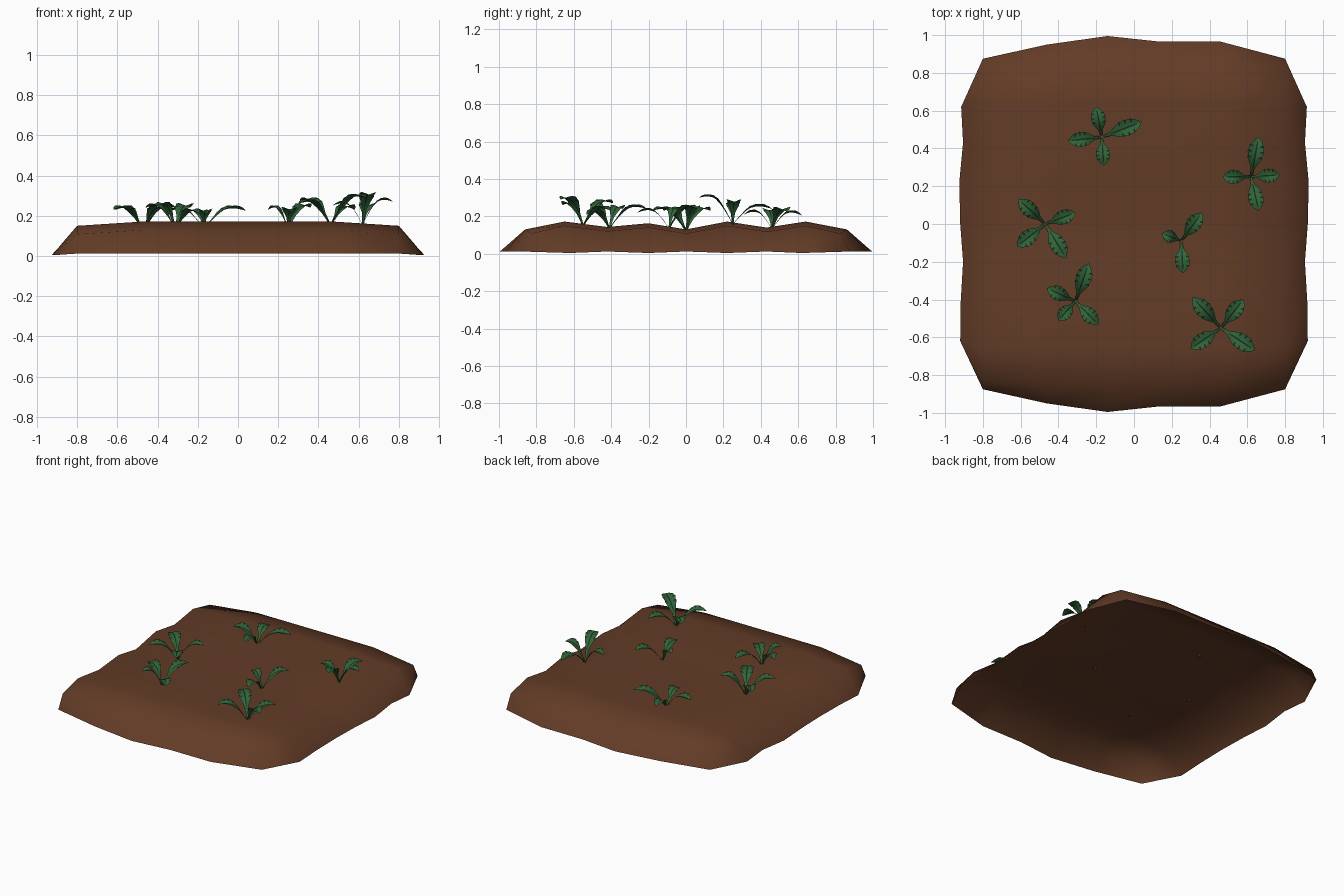
import bpy, bmesh, math
from mathutils import Vector

if "Cube" in bpy.data.objects:
    bpy.data.objects.remove(bpy.data.objects["Cube"])

def material(name, rgb):
    m = bpy.data.materials.new(name)
    m.diffuse_color = (*rgb, 1)
    m.use_nodes = True
    m.node_tree.nodes["Principled BSDF"].inputs["Base Color"].default_value = m.diffuse_color
    return m

SOIL = material("brown soil", (0.125, 0.045, 0.02))
LEAF = material("leaf green", (0.03, 0.125, 0.04))
VEIN = material("dark leaf vein", (0.008, 0.025, 0.01))

def finish(bm, name, mats):
    me = bpy.data.meshes.new(name)
    bm.to_mesh(me)
    bm.free()
    ob = bpy.data.objects.new(name, me)
    bpy.context.collection.objects.link(ob)
    for m in mats:
        me.materials.append(m)
    me.polygons.foreach_set("use_smooth", [True] * len(me.polygons))
    return ob

# soil bed: ridged open shell with a sloping skirt and cut corners
XS = [-0.8, -0.46, -0.14, 0.14, 0.46, 0.8]
RIDGE = [(-0.86, .13), (-0.65, .172), (-0.42, .143), (-0.2, .163), (0, .13),
         (0.22, .172), (0.43, .14), (0.64, .172), (0.86, .13)]
FRONT_Y = [0.875, 0.95, 0.995, 0.965, 0.965, 0.875]
SIDE_X = [0.92, 0.918, 0.905, 0.92, 0.925, 0.905, 0.915, 0.92, 0.92]

def build_soil():
    bm = bmesh.new()
    grid = []
    for sy, edge in ((-1, True), (0, False), (1, True)):
        if edge:
            grid.append([bm.verts.new((x, sy * y, 0.012)) for x, y in zip(XS, FRONT_Y)])
            continue
        for j, (y, z) in enumerate(RIDGE):
            end = j in (0, len(RIDGE) - 1)
            row = []
            for x in XS:
                outer = abs(x) > 0.7
                yy = y * 0.96 if outer and end else y
                row.append(bm.verts.new((x, yy, z - (0.022 if outer else 0))))
            grid.append(row)
    for a, b in zip(grid, grid[1:]):
        for i in range(len(XS) - 1):
            bm.faces.new((a[i], a[i + 1], b[i + 1], b[i]))
    for s, col in ((-1, 0), (1, -1)):
        rim = []
        for j, (y, z) in enumerate(RIDGE[1:-1]):
            yy = max(-0.62, min(0.62, y))
            rim.append(bm.verts.new((s * SIDE_X[j], yy, 0.004 + 0.008 * (j % 2))))
        inner = [r[col] for r in grid[2:-2]]
        for k in range(len(rim) - 1):
            bm.faces.new((inner[k], rim[k], rim[k + 1], inner[k + 1]))
        for g0, g1, r, n in ((grid[0], grid[1], rim[0], inner[0]),
                             (grid[-1], grid[-2], rim[-1], inner[-1])):
            bm.faces.new((g0[col], r, g1[col]))
            bm.faces.new((g1[col], r, n))
    bmesh.ops.recalc_face_normals(bm, faces=bm.faces)
    if sum(f.normal.z for f in bm.faces) < 0:
        bmesh.ops.reverse_faces(bm, faces=bm.faces)
    finish(bm, "soil_bed", [SOIL])

# one leaf: arched strip with a shallow V section, dark midrib and side veins
STEPS = [0, .12, .25, .36, .48, .52, .62, .66, .76, .80, .9, 1.0]
WIDTHS = [.006, .007, .012, .026, .039, .036, .043, .039, .038, .033, .021, .001]
ACROSS = [-1, -0.55, -0.1, 0.1, 0.55, 1]

def add_leaf(bm, base, tip):
    b, t = Vector(base), Vector(tip)
    flat = Vector((t.x - b.x, t.y - b.y, 0))
    side = Vector((-flat.y, flat.x, 0)).normalized()
    size = flat.length / 0.2
    rise = t.z - b.z
    rows = []
    for u, w in zip(STEPS, WIDTHS):
        arch = rise * u + (0.03 + 0.2 * rise) * math.sin(math.pi * u)
        p = b + flat * (u ** 1.15) + Vector((0, 0, arch))
        w *= 0.6 + 0.4 * size
        row = []
        for a in ACROSS:
            sweep = flat * 0.05 * abs(a) * math.sin(math.pi * u)
            lift = Vector((0, 0, 0.35 * w * abs(a)))
            row.append(bm.verts.new(p + side * (a * w) + sweep + lift))
        rows.append(row)
    for i, (r, q) in enumerate(zip(rows, rows[1:])):
        thin = STEPS[i + 1] - STEPS[i] < 0.05
        for k in range(5):
            f = bm.faces.new((r[k + 1], r[k], q[k], q[k + 1]))
            f.normal_update()
            if f.normal.z < 0:
                f.normal_flip()
            midrib = k == 2 and 1 < i < 10
            f.material_index = 1 if midrib or (thin and k in (0, 4)) else 0

# each plant: crown position, then leaf tips
PLANTS = [
    ((-.17, .46), [(.04, .54, .225), (-.20, .62, .205), (-.35, .44, .22), (-.16, .31, .21)]),
    ((.62, .25), [(.66, .46, .24), (.47, .25, .25), (.77, .26, .27), (.66, .07, .30)]),
    ((-.47, 0), [(-.61, .13, .23), (-.31, .06, .24), (-.62, -.12, .23), (-.36, -.18, .23)]),
    ((.25, -.09), [(.36, .06, .24), (.15, -.05, .23), (.26, -.26, .22)]),
    ((-.31, -.41), [(-.24, -.21, .24), (-.46, -.34, .24), (-.40, -.51, .25), (-.19, -.53, .21)]),
    ((.46, -.55), [(.31, -.39, .27), (.58, -.40, .23), (.30, -.66, .26), (.64, -.67, .29)]),
]

def soil_height(y):
    for (y0, z0), (y1, z1) in zip(RIDGE, RIDGE[1:]):
        if y0 <= y <= y1:
            return z0 + (z1 - z0) * (y - y0) / (y1 - y0)
    return 0.13

build_soil()
for n, ((x, y), tips) in enumerate(PLANTS, 1):
    bm = bmesh.new()
    for tip in tips:
        add_leaf(bm, (x, y, soil_height(y) - 0.015), tip)
    finish(bm, f"leafy_plant_{n}", [LEAF, VEIN])
